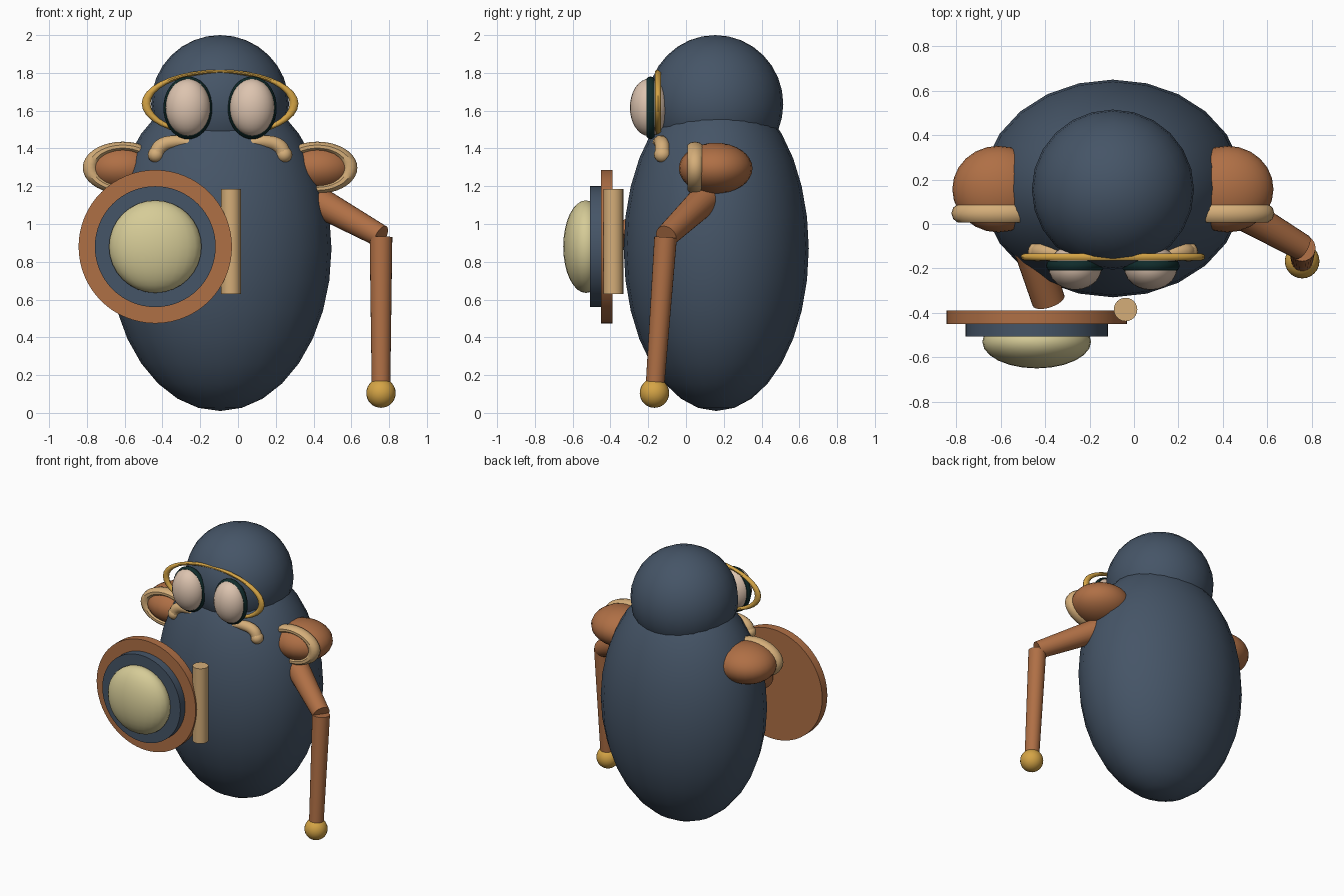
import bpy
import math
from mathutils import Vector

cube = bpy.data.objects.get("Cube")
if cube:
    bpy.data.objects.remove(cube, do_unlink=True)

MID = -0.095  # x of the figure's symmetry plane


def material(name, rgb):
    m = bpy.data.materials.new(name)
    m.use_nodes = True
    m.diffuse_color = (*rgb, 1)
    m.node_tree.nodes["Principled BSDF"].inputs["Base Color"].default_value = (*rgb, 1)
    return m


NAVY = material("slate_blue", (0.06, 0.09, 0.135))
BROWN = material("leather_brown", (0.43, 0.16, 0.06))
TAN = material("tan", (0.66, 0.42, 0.19))
GOLD = material("gold", (0.66, 0.37, 0.06))
CREAM = material("cream", (0.67, 0.6, 0.31))
PINK = material("pale_pink", (0.72, 0.55, 0.43))
TEAL = material("dark_teal", (0.005, 0.025, 0.025))


def finish(name, mat):
    ob = bpy.context.object
    ob.name = ob.data.name = name
    ob.data.materials.clear()
    ob.data.materials.append(mat)
    bpy.ops.object.transform_apply(location=False, rotation=True, scale=True)
    bpy.ops.object.shade_smooth_by_angle(angle=math.radians(40))
    return ob


def ellipsoid(name, mat, centre, radii, segments=24, rings=16):
    bpy.ops.mesh.primitive_uv_sphere_add(segments=segments, ring_count=rings, location=centre)
    bpy.context.object.scale = radii
    return finish(name, mat)


def ring(name, mat, centre, rx, rz, thick, depth):
    """Elliptical ring facing the front; rx and rz reach its centre line."""
    bpy.ops.mesh.primitive_torus_add(major_segments=36, minor_segments=10, major_radius=1,
                                     minor_radius=thick / rz, location=centre,
                                     rotation=(math.pi / 2, 0, 0))
    bpy.context.object.scale = (rx, rz, depth * rz / thick)
    return finish(name, mat)


def rod(name, mat, start, end, r1, r2, sides=24):
    a, b = Vector(start), Vector(end)
    bpy.ops.mesh.primitive_cone_add(vertices=sides, radius1=r1, radius2=r2,
                                    depth=(b - a).length, location=(a + b) / 2)
    bpy.context.object.rotation_euler = (b - a).to_track_quat("Z", "Y").to_euler()
    return finish(name, mat)


def tube(name, mat, points, radius):
    """Bent tube through points of (x, y, z, relative thickness)."""
    curve = bpy.data.curves.new(name, "CURVE")
    curve.dimensions = "3D"
    curve.bevel_depth = radius
    curve.bevel_resolution = 3
    curve.resolution_u = 5
    curve.use_fill_caps = True
    spline = curve.splines.new("BEZIER")
    spline.bezier_points.add(len(points) - 1)
    for bp, (x, y, z, r) in zip(spline.bezier_points, points):
        bp.co = (x, y, z)
        bp.radius = r
        bp.handle_left_type = bp.handle_right_type = "AUTO"
    ob = bpy.data.objects.new(name, curve)
    bpy.context.collection.objects.link(ob)
    bpy.ops.object.select_all(action="DESELECT")
    ob.select_set(True)
    bpy.context.view_layer.objects.active = ob
    bpy.ops.object.convert(target="MESH")
    return finish(name, mat)


# Body and head
ellipsoid("body", NAVY, (MID, 0.16, 0.87), (0.59, 0.49, 0.86))
ellipsoid("head", NAVY, (MID, 0.155, 1.635), (0.365, 0.36, 0.365))

# Spectacle band around both eyes
ring("spectacle_band", GOLD, (MID, -0.148, 1.637), 0.392, 0.17, 0.01, 0.017)

# Paired parts: eyes, cheek tufts and shoulder guards
for side, s in (("left", 1), ("right", -1)):
    ellipsoid(side + "_eye", PINK, (MID + s * 0.17, -0.195, 1.617), (0.12, 0.102, 0.152))
    ring(side + "_eye_rim", TEAL, (MID + s * 0.17, -0.188, 1.615), 0.116, 0.148, 0.018, 0.022)

    tuft = [(0.16, -0.15, 1.43, 0.7), (0.24, -0.135, 1.435, 0.9),
            (0.315, -0.125, 1.41, 1), (0.34, -0.125, 1.365, 1)]
    tube(side + "_cheek_tuft", TAN, [(MID + s * x, y, z, r) for x, y, z, r in tuft], 0.04)
    ellipsoid(side + "_cheek_tuft_tip", TAN, (MID + s * 0.34, -0.125, 1.367),
              (0.043, 0.045, 0.042), 16, 10)

    ellipsoid(side + "_shoulder_guard", BROWN, (MID + s * 0.515, 0.157, 1.295),
              (0.208, 0.195, 0.135))
    ring(side + "_shoulder_trim", TAN, (MID + s * 0.515, 0.048, 1.298), 0.172, 0.112, 0.026, 0.043)

# Left arm with long forearm and ball tip
rod("left_upper_arm", BROWN, (0.35, 0.13, 1.16), (0.757, -0.105, 0.935), 0.085, 0.06)
rod("left_forearm", BROWN, (0.757, -0.165, 0.13), (0.757, -0.108, 0.93), 0.049, 0.06)
ellipsoid("left_ball_tip", GOLD, (0.757, -0.167, 0.105), (0.078, 0.078, 0.078))

# Right arm reaching to the shield
rod("right_arm", BROWN, (-0.54, 0.13, 1.16), (-0.385, -0.345, 0.93), 0.085, 0.075)

# Shield: disc, raised inner disc, domed boss and upright grip
SX, SZ = -0.438, 0.88
rod("shield_disc", BROWN, (SX, -0.39, SZ), (SX, -0.45, SZ), 0.406, 0.406, 64)
rod("shield_inner_disc", NAVY, (SX, -0.44, SZ), (SX, -0.507, SZ), 0.32, 0.32, 64)
ellipsoid("shield_boss", CREAM, (SX, -0.53, SZ), (0.245, 0.12, 0.245))
rod("shield_grip", TAN, (-0.038, -0.385, 0.63), (-0.038, -0.385, 1.185), 0.053, 0.053)
